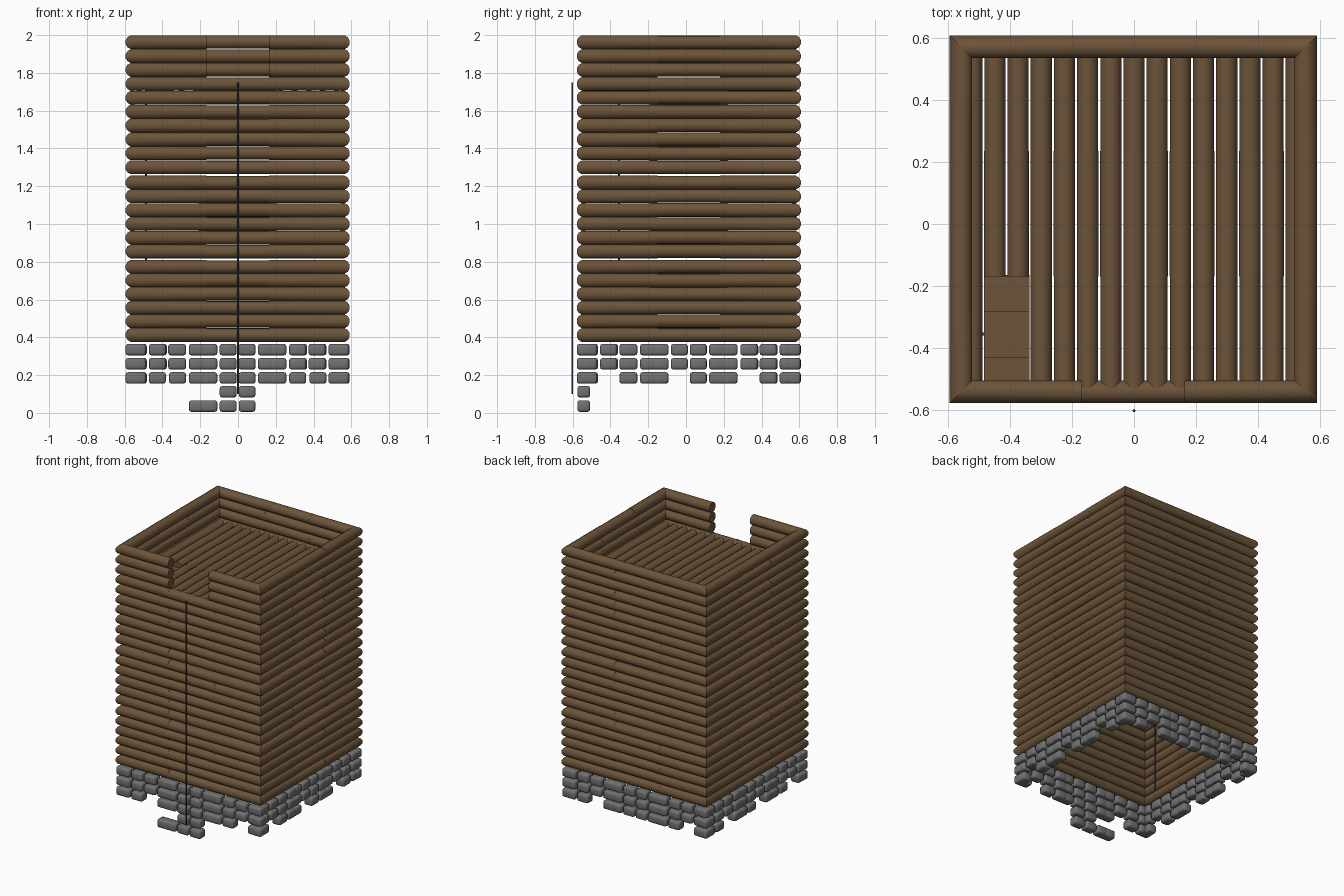
import bpy, bmesh, math, random
from mathutils import Matrix, Vector

if "Cube" in bpy.data.objects:
    bpy.data.objects.remove(bpy.data.objects["Cube"])

random.seed(4)
CY = 0.015           # tower centre along y
HALF = 0.594         # half width of the walls
R = 0.0375           # log radius
SIDES = 12


def material(name, rgb):
    m = bpy.data.materials.new(name)
    m.diffuse_color = (*rgb, 1)
    m.use_nodes = True
    m.node_tree.nodes["Principled BSDF"].inputs["Base Color"].default_value = m.diffuse_color
    return m


WOOD = material("brown wood", (0.15, 0.088, 0.041))
STONE = material("grey stone", (0.165, 0.165, 0.165))
ROPE = material("dark rope", (0.045, 0.05, 0.06))


def finish(bm, name, mat, angle=40):
    bmesh.ops.recalc_face_normals(bm, faces=bm.faces)
    me = bpy.data.meshes.new(name)
    bm.to_mesh(me)
    bm.free()
    me.materials.append(mat)
    ob = bpy.data.objects.new(name, me)
    bpy.context.collection.objects.link(ob)
    bpy.ops.object.select_all(action='DESELECT')
    ob.select_set(True)
    bpy.context.view_layer.objects.active = ob
    bpy.ops.object.shade_smooth_by_angle(angle=math.radians(angle))
    return ob


def add_log(bm, u0, u1, v, z, mat, mitre0=0, mitre1=0, r=R, rv=R):
    """Log along local x; a mitre slants that end with depth."""
    rings = []
    for u, m in ((u0, mitre0), (u1, mitre1)):
        ring = []
        for i in range(SIDES):
            a = math.tau * (i + 0.5) / SIDES
            dv, dz = math.cos(a) * rv, math.sin(a) * r
            ring.append(bm.verts.new(mat @ Vector((u + m * dv, v + dv, z + dz))))
        rings.append(ring)
    for i in range(SIDES):
        j = (i + 1) % SIDES
        bm.faces.new((rings[0][i], rings[0][j], rings[1][j], rings[1][i]))
    bm.faces.new(rings[0])
    bm.faces.new(rings[1])


def add_stone(bm, u, w, v, z, mat):
    tmp = bmesh.new()
    bmesh.ops.create_cube(tmp, size=1)
    bmesh.ops.scale(tmp, vec=(w, 0.068, 0.061), verts=tmp.verts)
    bmesh.ops.bevel(tmp, geom=tmp.edges[:], offset=0.013, segments=2,
                    affect='EDGES', profile=0.5)
    bmesh.ops.transform(tmp, matrix=mat @ Matrix.Translation((u, v, z)),
                        verts=tmp.verts)
    me = bpy.data.meshes.new("tmp")
    tmp.to_mesh(me)
    tmp.free()
    bm.from_mesh(me)
    bpy.data.meshes.remove(me)


# Log heights: three storeys of 6, 6 and 10 courses with a thin slit between
courses = []
for base, n in ((0.375, 6), (0.817, 6), (1.263, 10)):
    top = {0.375: 0.811, 0.817: 1.257, 1.263: 2.0}[base]
    step = (top - base - 2 * R) / (n - 1)
    courses += [base + R + i * step for i in range(n)]

# Stone columns along one wall: centre and width
STONES = [(-0.539, 0.108), (-0.425, 0.09), (-0.32, 0.095), (-0.213, 0.09),
          (-0.15, 0.085), (-0.05, 0.09), (0.05, 0.088), (0.15, 0.085),
          (0.213, 0.09), (0.318, 0.09), (0.42, 0.09), (0.535, 0.108)]
V = -HALF + R
names = ("front", "right", "back", "left")
for k, side in enumerate(names):
    mat = Matrix.Translation((-0.002, CY, 0)) @ Matrix.Rotation(k * math.pi / 2, 4, 'Z')

    # Log wall: mitred end logs and an overlapping middle log per course
    bm = bmesh.new()
    e = HALF - R
    for i, z in enumerate(courses):
        add_log(bm, -e, -0.165, V, z, mat, mitre0=1)
        add_log(bm, 0.165, e, V, z, mat, mitre1=-1)
        if not (k == 0 and i >= 19):          # doorway in the front parapet
            dz = random.choice((-0.0015, 0.0015))
            add_log(bm, -0.207, 0.207, V, z + dz, mat, r=R - 0.001)
    finish(bm, side + "_log_wall", WOOD)

    # Stone footing: two full rows and a broken third row
    bm = bmesh.new()
    gaps = (2, 10) if k in (0, 2) else (1, 5, 6, 9)
    if k == 1:
        gaps = (1, 5, 9)
    elif k == 3:
        gaps = (2, 6, 10)
    for row, z in enumerate((0.335, 0.26, 0.185)):
        for c, (u, w) in enumerate(STONES):
            if row < 2 or c not in gaps:
                add_stone(bm, u, w, V, z, mat)
    if k == 0:                                 # loose stones under the front
        for c in (5, 6):
            add_stone(bm, *STONES[c], V, 0.112, mat)
        for c in (3, 4, 5, 6):
            add_stone(bm, *STONES[c], V, 0.036, mat)
    finish(bm, side + "_stone_footing", STONE, 60)

# Floor of logs running front to back, in three overlapping lengths
bm = bmesh.new()
turn = Matrix.Rotation(math.pi / 2, 4, 'Z')
for i in range(15):
    x = (i - 7) * 0.0748
    hatch = i in (1, 2)
    add_log(bm, 0.17, 0.56, -x, 1.738, turn, rv=0.0352)
    add_log(bm, -0.17, 0.235, -x, 1.740, turn, rv=0.0358)
    if not hatch:
        add_log(bm, -0.545, -0.13, -x, 1.738, turn, rv=0.0352)
finish(bm, "log_floor", WOOD)

# Closed hatch made of short cross boards
bm = bmesh.new()
for y0, y1, z in ((-0.28, -0.165, 1.715), (-0.43, -0.28, 1.735), (-0.545, -0.43, 1.725)):
    m = Matrix.Translation((-0.411, (y0 + y1) / 2, z)) @ Matrix.Diagonal((0.146, y1 - y0, 0.04, 1))
    bmesh.ops.create_cube(bm, size=1, matrix=m)
finish(bm, "floor_hatch", WOOD, 30)

# Hanging ropes
for name, x, y, z0, z1 in (("front_rope", 0, -0.602, 0.1, 1.75),
                           ("hatch_rope", -0.487, -0.355, 0.4, 1.775)):
    bm = bmesh.new()
    bmesh.ops.create_cone(bm, cap_ends=True, segments=8, radius1=0.005, radius2=0.005,
                          depth=z1 - z0,
                          matrix=Matrix.Translation((x, y, (z0 + z1) / 2)))
    finish(bm, name, ROPE, 60)
